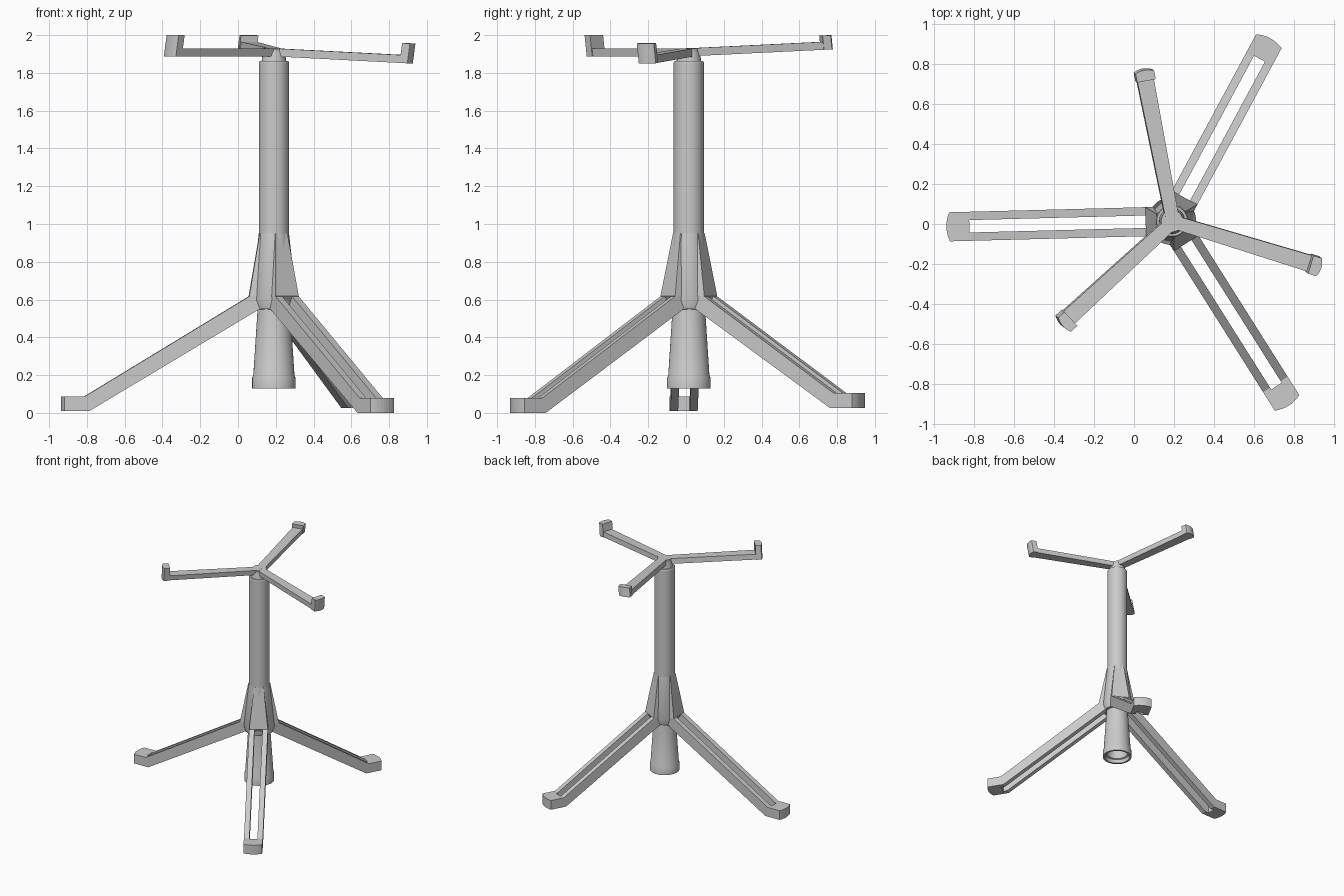
import bpy, bmesh, math
from mathutils import Vector

if "Cube" in bpy.data.objects:
    bpy.data.objects.remove(bpy.data.objects["Cube"])

CX, CY = 0.19, 0.015          # column axis


def finish(name, bm, smooth=False):
    bmesh.ops.recalc_face_normals(bm, faces=bm.faces)
    me = bpy.data.meshes.new(name)
    bm.to_mesh(me)
    bm.free()
    ob = bpy.data.objects.new(name, me)
    bpy.context.collection.objects.link(ob)
    if smooth:
        bpy.context.view_layer.objects.active = ob
        ob.select_set(True)
        bpy.ops.object.shade_smooth_by_angle(angle=math.radians(25))
        ob.select_set(False)
    return ob


def add_loft(bm, rings):
    """Skin a stack of equal-length point rings and cap both ends."""
    vs = [[bm.verts.new(p) for p in r] for r in rings]
    n = len(vs[0])
    for a, b in zip(vs, vs[1:]):
        for i in range(n):
            j = (i + 1) % n
            bm.faces.new((a[i], a[j], b[j], b[i]))
    bm.faces.new(vs[0])
    bm.faces.new(vs[-1])


def lathe(name, profile, n=40):
    bm = bmesh.new()
    add_loft(bm, [[(CX + r * math.cos(2 * math.pi * i / n),
                    CY + r * math.sin(2 * math.pi * i / n), z)
                   for i in range(n)] for r, z in profile])
    return finish(name, bm, True)


def polar(angle):
    """Return a function mapping (radial, tangential, z) to world space."""
    c, s = math.cos(math.radians(angle)), math.sin(math.radians(angle))
    return lambda r, t, z: Vector((CX + r * c - t * s, CY + r * s + t * c, z))


def tip_outline(r0, r1, hw, sag):
    """Plan outline of a block with a curved outer end."""
    arc = [(r1 - sag * (k / 4) ** 2, hw * k / 4) for k in range(-4, 5)]
    return [(r0, -hw)] + arc + [(r0, hw)]


# Column, hollow lower sleeve, hub cone and top socket
lathe("column", [(0.08, 0.5), (0.08, 1.855), (0.076, 1.862)])
lathe("lower_sleeve", [(0.075, 0.45), (0.08, 0.2), (0.085, 0.165), (0.095, 0.16),
                       (0.1, 0.13), (0.115, 0.13), (0.115, 0.185), (0.109, 0.2),
                       (0.085, 0.57)])
lathe("hub_cone", [(0.105, 0.55), (0.12, 0.6), (0.08, 0.95)])
lathe("top_socket", [(0.066, 1.85), (0.062, 1.885), (0.056, 1.912)], 24)


# Legs: two rails with an open slot, a foot pad and a hub gusset
def leg(name, angle, R, zf):
    at = polar(angle)
    bm = bmesh.new()
    side = [(0.085, 0.545), (0.13, 0.618), (R - 0.125, zf + 0.078),
            (R - 0.10, zf + 0.078), (R - 0.10, zf), (R - 0.148, zf)]
    for s in (-1, 1):
        add_loft(bm, [[at(r, s * t, z) for r, z in side] for t in (0.031, 0.0725)])
    foot = tip_outline(R - 0.115, R, 0.0725, 0.016)
    add_loft(bm, [[at(r, t, z) for r, t in foot] for z in (zf, zf + 0.078)])
    add_loft(bm, [[at(0, -w, z), at(r, -w, z), at(r, w, z), at(0, w, z)]
                  for r, w, z in ((0.09, 0.0725, 0.548), (0.132, 0.0725, 0.618),
                                  (0.076, 0.037, 0.95))])
    finish(name, bm)


leg("left_leg", 181.5, 1.127, 0.01)
leg("back_right_leg", 61.7, 1.035, 0.026)
leg("front_right_leg", -57.7, 1.09, 0.0)


# Top arms: tapered bars with upturned lips, on a slightly tilted plane
def arm(name, angle, L, tip_bottom, lip_top):
    at = polar(angle)
    slope = (tip_bottom - 1.888) / L

    def pt(r, t, h):
        p = at(r, t, 1.888 + slope * r + h)
        return p + Vector((0.13, -0.1, -0.02 * 0)) * h

    bm = bmesh.new()
    bar = [(0, -0.033), (L - 0.03, -0.042), (L - 0.03, 0.042), (0, 0.033)]
    add_loft(bm, [[pt(r, t, h) for r, t in bar] for h in (0, 0.042)])
    lip = tip_outline(L - 0.055, L, 0.047, 0.012)
    add_loft(bm, [[pt(r, t, h) for r, t in lip] for h in (0, lip_top - tip_bottom)])
    finish(name, bm)


arm("back_arm", 101, 0.775, 1.925, 2.0)
arm("right_arm", -17, 0.765, 1.85, 1.955)
arm("left_arm", 222.6, 0.76, 1.888, 2.0)

# Hub plate where the arms meet
bm = bmesh.new()
rings = []
for h in (1.888, 1.929):
    ring = []
    for i in range(24):
        a = 2 * math.pi * i / 24
        x, y = 0.055 * math.cos(a), 0.055 * math.sin(a)
        ring.append((CX + x, CY + y, h - 0.04 * x + 0.044 * y))
    rings.append(ring)
add_loft(bm, rings)
finish("arm_hub", bm, True)
